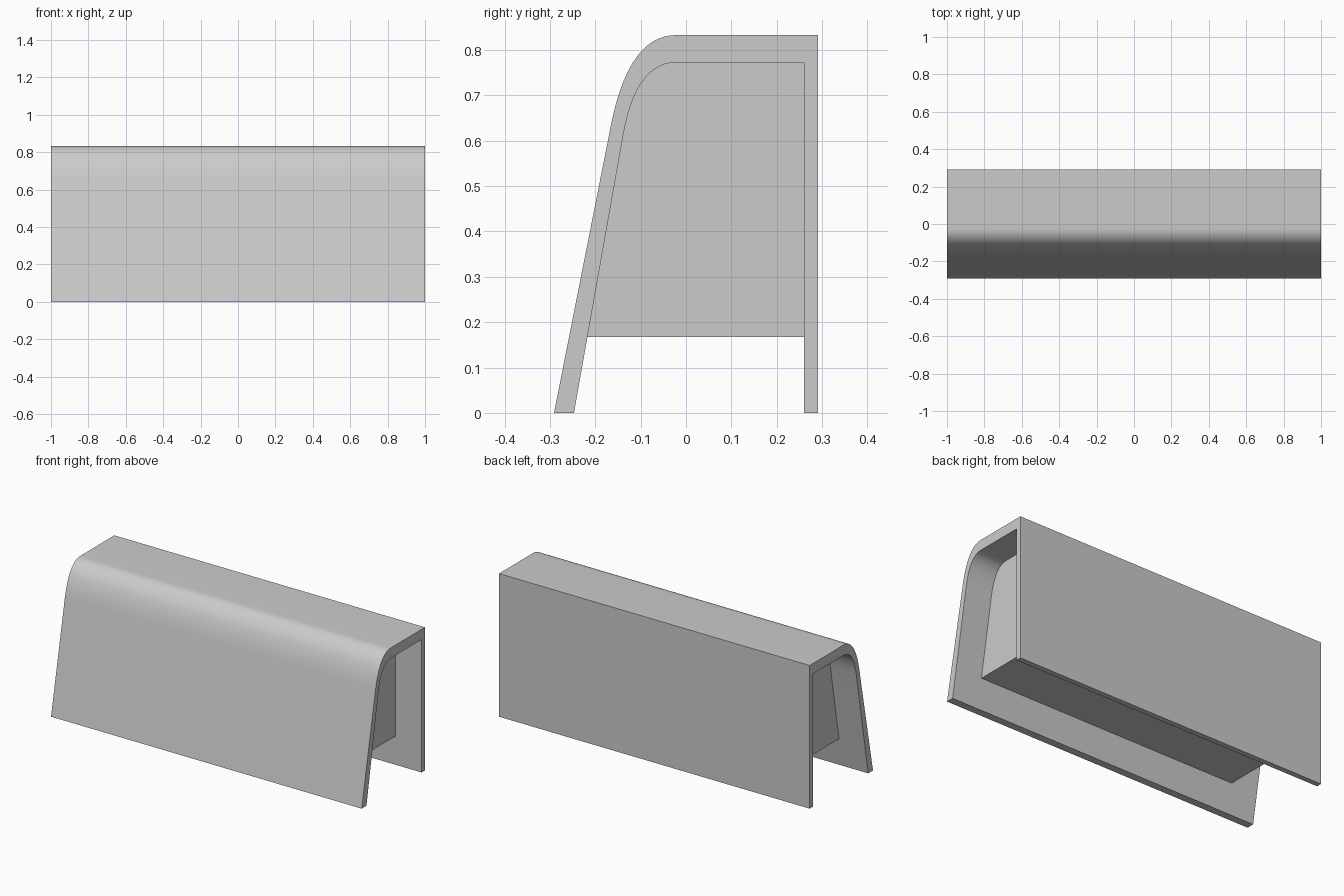
import bpy
import bmesh

if "Cube" in bpy.data.objects:
    bpy.data.objects.remove(bpy.data.objects["Cube"])


def curve(a, c, b, n=16):
    """Points of a rounded shoulder from a to b, pulled towards c."""
    pts = []
    for i in range(n + 1):
        t = i / n
        u = 1 - t
        pts.append(tuple(u * u * a[k] + 2 * u * t * c[k] + t * t * b[k] for k in (0, 1)))
    return pts


def prism(name, profile, half):
    """Extrude a (y, z) profile along x, centred on x = 0."""
    bm = bmesh.new()
    face = bm.faces.new([bm.verts.new((-half, y, z)) for y, z in profile])
    ext = bmesh.ops.extrude_face_region(bm, geom=[face])
    verts = [v for v in ext["geom"] if isinstance(v, bmesh.types.BMVert)]
    bmesh.ops.translate(bm, verts=verts, vec=(2 * half, 0, 0))
    bmesh.ops.recalc_face_normals(bm, faces=bm.faces)
    mesh = bpy.data.meshes.new(name)
    bm.to_mesh(mesh)
    bm.free()
    obj = bpy.data.objects.new(name, mesh)
    bpy.context.collection.objects.link(obj)
    return obj


# Outer and inner outlines, front foot to back foot
outer = [(-0.291, 0)] + curve((-0.164, 0.642), (-0.124, 0.833), (-0.022, 0.833)) \
    + [(0.291, 0.833), (0.291, 0)]
inner = [(-0.247, 0)] + curve((-0.137, 0.62), (-0.108, 0.773), (-0.02, 0.773)) \
    + [(0.26, 0.773), (0.26, 0)]

# Bent cover, open at the bottom and both ends
cover = prism("cover", outer + inner[::-1], 1.0)

# Inner block, embedded halfway into the cover wall
mid = [((a[0] + b[0]) / 2, (a[1] + b[1]) / 2) for a, b in zip(outer, inner)]
base = 0.167
slope = (mid[1][0] - mid[0][0]) / (mid[1][1] - mid[0][1])
mid[0] = (mid[0][0] + slope * base, base)
mid[-1] = (mid[-1][0], base)
block = prism("inner_block", mid, 0.833)

# Fuse the block and the cover into one body
union = cover.modifiers.new("fuse", "BOOLEAN")
union.operation = "UNION"
union.solver = "EXACT"
union.object = block
bpy.context.view_layer.objects.active = cover
cover.select_set(True)
bpy.ops.object.modifier_apply(modifier=union.name)
bpy.data.objects.remove(block)
bpy.ops.object.shade_smooth_by_angle()
